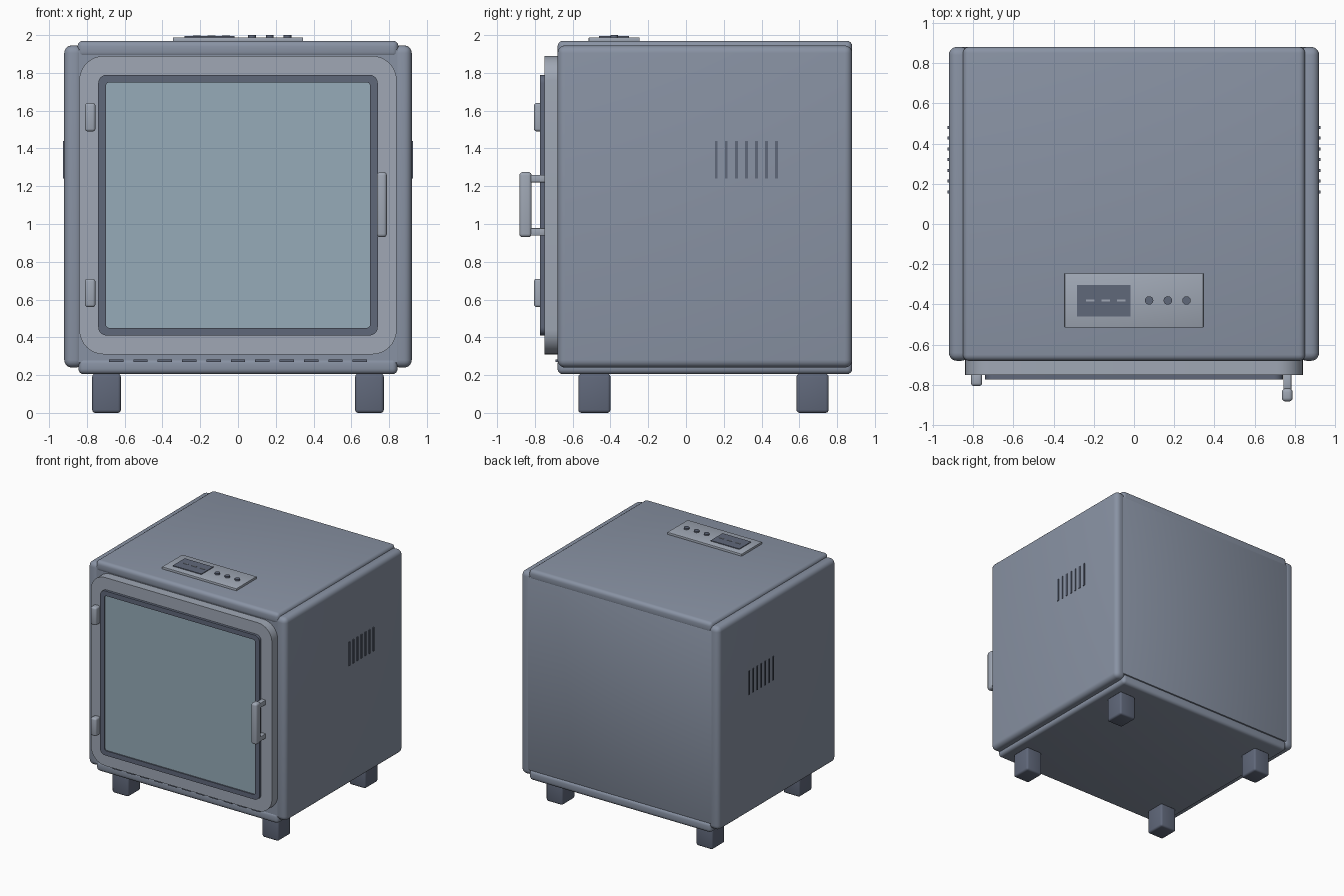
import bpy, bmesh
from math import sin, cos, pi, radians

if "Cube" in bpy.data.objects:
    bpy.data.objects.remove(bpy.data.objects["Cube"])


def material(name, rgb):
    m = bpy.data.materials.new(name)
    m.diffuse_color = (*rgb, 1)
    m.use_nodes = True
    m.node_tree.nodes["Principled BSDF"].inputs["Base Color"].default_value = m.diffuse_color
    return m


BODY = material("body_grey", (0.25, 0.29, 0.37))
LIGHT = material("light_grey", (0.35, 0.39, 0.46))
DARK = material("dark_grey", (0.117, 0.138, 0.195))
GLASS = material("glass_blue", (0.305, 0.41, 0.48))


def finish(name, bm, mat):
    bmesh.ops.recalc_face_normals(bm, faces=bm.faces)
    me = bpy.data.meshes.new(name)
    bm.to_mesh(me)
    bm.free()
    me.materials.append(mat)
    ob = bpy.data.objects.new(name, me)
    bpy.context.collection.objects.link(ob)
    bpy.ops.object.select_all(action='DESELECT')
    ob.select_set(True)
    bpy.context.view_layer.objects.active = ob
    bpy.ops.object.shade_smooth_by_angle(angle=radians(35))
    return ob


def box(name, x, y, z, mat, bevel=0.0, segs=4):
    """Box from (min, max) ranges with rounded edges."""
    bm = bmesh.new()
    bmesh.ops.create_cube(bm, size=1)
    for v in bm.verts:
        v.co = [(a + b) / 2 + c * (b - a) for (a, b), c in zip((x, y, z), v.co)]
    if bevel:
        bmesh.ops.bevel(bm, geom=bm.edges[:], offset=bevel, segments=segs,
                        profile=0.5, affect='EDGES')
    return finish(name, bm, mat)


def rounded_rect(hw, hh, r, n=8):
    pts = []
    for q, (sx, sz) in enumerate(((1, 1), (-1, 1), (-1, -1), (1, -1))):
        for i in range(n + 1):
            a = (q + i / n) * pi / 2
            pts.append((sx * (hw - r) + r * cos(a), sz * (hh - r) + r * sin(a)))
    return pts


def ring(name, outer, inner, y0, y1, zc, mat):
    """Rectangular frame with rounded corners, facing -y."""
    bm = bmesh.new()
    loops = [[bm.verts.new((px, y, zc + pz)) for px, pz in rounded_rect(*shape)]
             for shape, y in ((outer, y0), (outer, y1), (inner, y1), (inner, y0))]
    n = len(loops[0])
    for k in range(4):
        a, b = loops[k], loops[(k + 1) % 4]
        for i in range(n):
            j = (i + 1) % n
            bm.faces.new((a[i], a[j], b[j], b[i]))
    return finish(name, bm, mat)


# Cabinet panels
DEPTH = (-0.68, 0.88)
box("top_panel", (-0.85, 0.85), DEPTH, (1.88, 1.97), BODY, 0.03)
box("bottom_panel", (-0.845, 0.845), DEPTH, (0.205, 0.29), BODY, 0.028)
box("back_panel", (-0.86, 0.86), (0.80, 0.879), (0.285, 1.91), BODY, 0.008, 2)
ring("front_frame", (0.85, 0.83, 0.02), (0.72, 0.69, 0.03), -0.675, -0.60, 1.095, BODY)
for side, s in (("left", -1), ("right", 1)):
    box(side + "_panel", sorted((s * 0.82, s * 0.92)), DEPTH, (0.24, 1.945), BODY, 0.04, 5)
    # Side vent slats
    for i in range(7):
        yc = 0.16 + i * 0.0533
        box(f"{side}_vent_{i + 1}", sorted((s * 0.91, s * 0.926)),
            (yc - 0.0075, yc + 0.0075), (1.24, 1.44), DARK)
    # Feet
    for end, yc in (("front", -0.485), ("back", 0.67)):
        box(f"{end}_{side}_foot", sorted((s * 0.62, s * 0.772)),
            (yc - 0.085, yc + 0.085), (0, 0.207), DARK, 0.016, 3)

# Row of slots under the door
for i in range(11):
    xc = -0.645 + i * 0.129
    box(f"front_slot_{i + 1}", (xc - 0.038, xc + 0.038), (-0.69, -0.66), (0.269, 0.282), DARK)

# Door: frame, seal, window
ring("door_frame", (0.84, 0.79, 0.13), (0.715, 0.665, 0.03), -0.75, -0.675, 1.10, LIGHT)
ring("window_seal", (0.74, 0.69, 0.045), (0.70, 0.65, 0.02), -0.772, -0.74, 1.10, DARK)
box("window_glass", (-0.71, 0.71), (-0.762, -0.735), (0.44, 1.76), GLASS)

# Hinges and handle
for name, zc in (("upper", 1.565), ("lower", 0.635)):
    box(name + "_hinge", (-0.81, -0.755), (-0.805, -0.74), (zc - 0.075, zc + 0.075), LIGHT, 0.014, 3)
for name, zc in (("upper", 1.24), ("lower", 0.958)):
    box(name + "_handle_post", (0.742, 0.782), (-0.83, -0.74), (zc - 0.02, zc + 0.02), LIGHT, 0.005, 2)
box("handle_grip", (0.735, 0.788), (-0.882, -0.817), (0.93, 1.275), LIGHT, 0.018, 4)

# Control panel on top
box("control_panel", (-0.345, 0.345), (-0.515, -0.245), (1.96, 1.988), LIGHT, 0.004, 2)
box("display_screen", (-0.283, -0.018), (-0.46, -0.302), (1.98, 1.994), DARK)
for i in range(3):
    xc = -0.217 + i * 0.077
    box(f"display_mark_{i + 1}", (xc - 0.021, xc + 0.021), (-0.384, -0.376), (1.99, 1.998), LIGHT)
    bm = bmesh.new()
    bmesh.ops.create_cone(bm, cap_ends=True, segments=24, radius1=0.021, radius2=0.021, depth=0.02)
    bmesh.ops.translate(bm, verts=bm.verts, vec=(0.075 + i * 0.093, -0.38, 1.99))
    finish(f"button_{i + 1}", bm, DARK)
